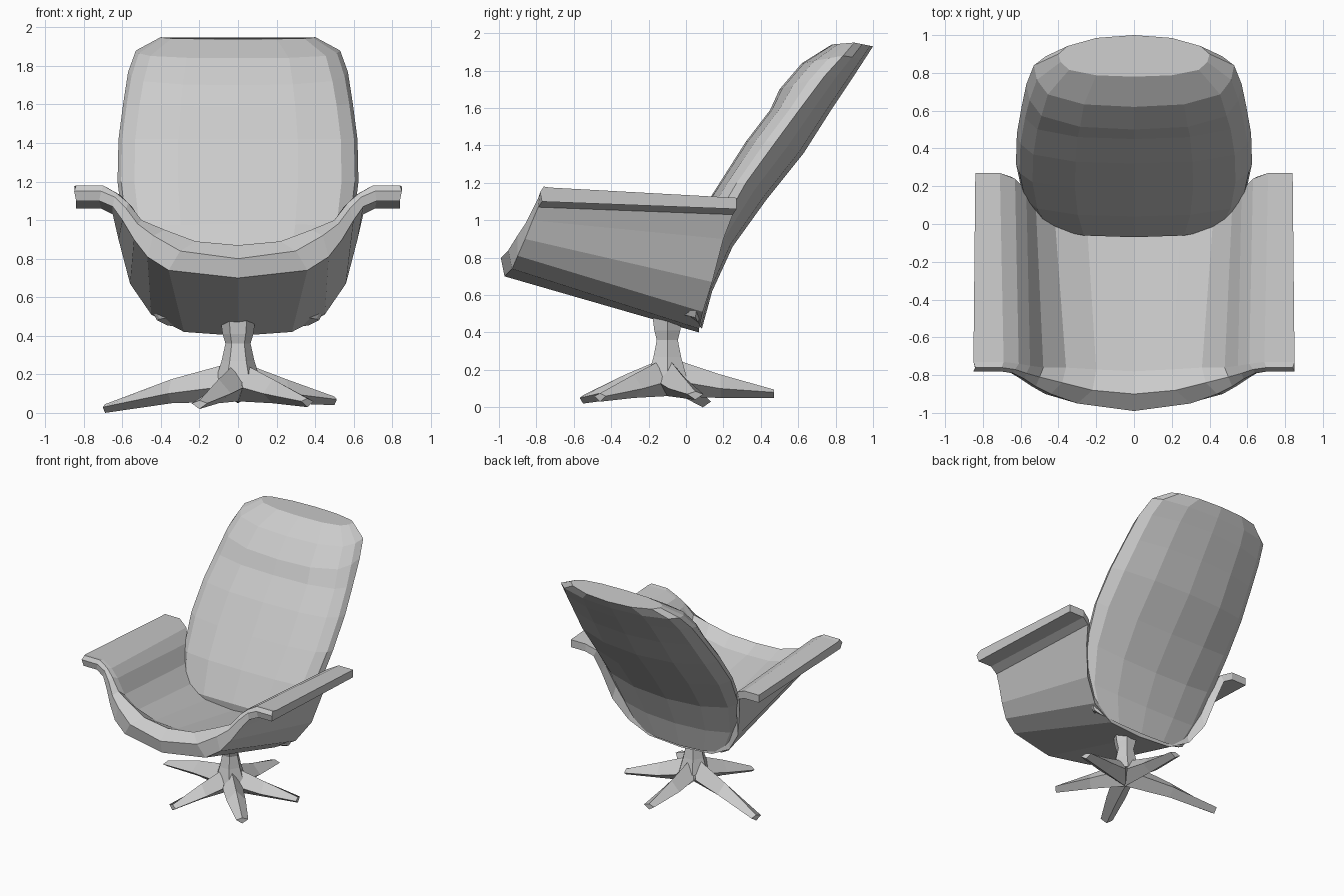
import bpy, bmesh, math
from mathutils import Vector

if "Cube" in bpy.data.objects:
    bpy.data.objects.remove(bpy.data.objects["Cube"])

grey = bpy.data.materials.new("light grey")
grey.diffuse_color = (0.6, 0.6, 0.6, 1)
grey.use_nodes = True
grey.node_tree.nodes["Principled BSDF"].inputs["Base Color"].default_value = grey.diffuse_color


def finish(name, bm):
    bmesh.ops.recalc_face_normals(bm, faces=bm.faces)
    me = bpy.data.meshes.new(name)
    bm.to_mesh(me)
    bm.free()
    me.materials.append(grey)
    ob = bpy.data.objects.new(name, me)
    bpy.context.collection.objects.link(ob)
    return ob


def mirror_row(half):
    """Half profile from the centre outwards -> full row, left to right."""
    return [(-x, y, z) for x, y, z in reversed(half[1:])] + list(half)


def loft(name, rows, wrap_rows=False, wrap_points=False, caps=False):
    bm = bmesh.new()
    vs = [[bm.verts.new(p) for p in r] for r in rows]
    n, m = len(vs), len(vs[0])
    for i in range(n if wrap_rows else n - 1):
        a, b = vs[i], vs[(i + 1) % n]
        for j in range(m if wrap_points else m - 1):
            k = (j + 1) % m
            bm.faces.new((a[j], a[k], b[k], b[j]))
    if caps:
        if wrap_rows:
            bm.faces.new([r[0] for r in vs])
            bm.faces.new([r[-1] for r in vs])
        else:
            bm.faces.new(vs[0])
            bm.faces.new(vs[-1])
    return finish(name, bm)


# Seat shell with flared arms: profiles go round underside, front lip and inside
rear_out = [(0, .07, .40), (.28, .07, .42), (.45, .09, .51), (.56, .14, .67),
            (.62, .20, .90), (.65, .25, 1.03), (.71, .27, 1.06), (.84, .27, 1.06)]
front_out = [(0, -.97, .70), (.36, -.93, .74), (.47, -.90, .81), (.54, -.86, .90),
             (.60, -.82, 1.00), (.65, -.79, 1.07), (.72, -.77, 1.10), (.84, -.77, 1.10)]
nose = [(0, -.99, .80), (.30, -.95, .84), (.44, -.90, .92), (.52, -.86, .98),
        (.58, -.82, 1.06), (.64, -.79, 1.12), (.71, -.78, 1.15), (.85, -.78, 1.15)]
lip = [(0, -.90, .87), (.22, -.88, .89), (.38, -.84, .95), (.50, -.81, 1.00),
       (.57, -.79, 1.09), (.63, -.77, 1.14), (.70, -.76, 1.18), (.84, -.76, 1.18)]
inner = [(0, -.78, .82), (.20, -.77, .83), (.36, -.76, .87), (.48, -.76, .96),
         (.55, -.75, 1.07), (.61, -.74, 1.13), (.69, -.73, 1.175), (.85, -.73, 1.175)]
rear_in = [(0, .02, .68), (.25, .02, .70), (.42, .04, .77), (.52, .10, .88),
           (.57, .18, 1.00), (.63, .24, 1.08), (.71, .27, 1.12), (.84, .27, 1.12)]
loft("seat_shell", [mirror_row(p) for p in
                    (rear_out, front_out, nose, lip, inner, rear_in)],
     wrap_rows=True, caps=True)

# Backrest: stations of half width, front (y, z), side edge (y, z), rear (y, z)
stations = [
    (.42, -.04, .50, .05, .48, .085, .42),
    (.53, -.07, .75, .08, .68, .14, .62),
    (.595, .04, .98, .18, .95, .25, .86),
    (.625, .18, 1.20, .32, 1.20, .43, 1.11),
    (.62, .32, 1.42, .48, 1.42, .63, 1.36),
    (.595, .45, 1.59, .62, 1.61, .77, 1.58),
    (.57, .50, 1.70, .74, 1.77, .89, 1.76),
    (.53, .62, 1.84, .84, 1.88, .955, 1.86),
    (.40, .78, 1.94, .90, 1.95, 1.0, 1.93),
]


def back_ring(w, fy, fz, ey, ez, by, bz):
    f, e, b = Vector((0, fy, fz)), Vector((0, ey, ez)), Vector((0, by, bz))
    half = [(0, f), (.5, f.lerp(e, .06)), (.86, f.lerp(e, .3)), (.97, f.lerp(e, .65)),
            (1, e), (.88, e.lerp(b, .42)), (.5, e.lerp(b, .85)), (0, b)]
    pts = [(s * w, p.y, p.z) for s, p in half]
    return pts + [(-x, y, z) for x, y, z in reversed(pts[1:-1])]


loft("backrest", [back_ring(*s) for s in stations], wrap_points=True, caps=True)

# Star base: ridged tapering legs around one hub
hub = Vector((0, -.10, 0))
tips = [(-.69, .09, .0), (-.20, -.55, .02), (.36, -.46, .03), (.50, .05, .04), (.0, .47, .05)]
for i, (tx, ty, tz) in enumerate(tips):
    d = Vector((tx, ty, 0)) - hub
    u = d.normalized()
    side = Vector((-u.y, u.x, 0))
    up = Vector((0, 0, 1))
    root = [hub + up * .27, hub + u * .11 + side * .075 + up * .13,
            hub + up * .06, hub + u * .11 - side * .075 + up * .13]
    mid = hub + d * .5
    middle = [mid + up * .175, mid + side * .07 + up * .10,
              mid + up * .05, mid - side * .07 + up * .10]
    end = hub + d + up * tz
    tip = [end + up * .045, end + side * .045 + up * .03,
           end, end - side * .045 + up * .03]
    loft(f"base_leg_{i + 1}", [root, middle, tip], wrap_points=True, caps=True)

# Waisted swivel column, flared under the seat
column = [[(hub.x + r * math.cos(a * math.tau / 6), hub.y + r * math.sin(a * math.tau / 6), z)
           for a in range(6)] for r, z in ((.12, .16), (.085, .27), (.065, .36), (.08, .41), (.09, .48))]
loft("swivel_column", column, wrap_points=True, caps=True)
